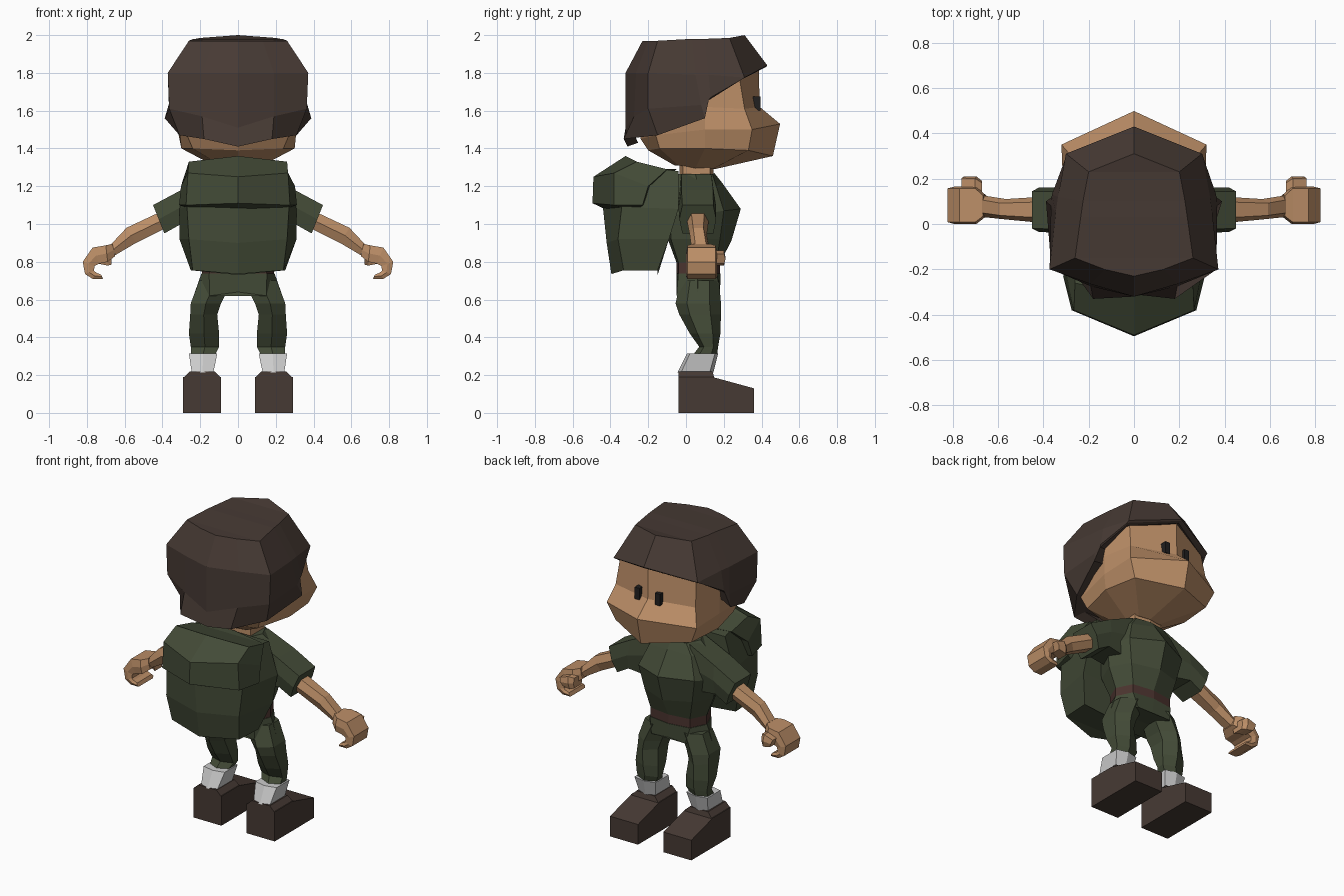
import bpy
import bmesh

if "Cube" in bpy.data.objects:
    bpy.data.objects.remove(bpy.data.objects["Cube"], do_unlink=True)


def material(name, rgb):
    m = bpy.data.materials.new(name)
    m.use_nodes = True
    m.diffuse_color = (*rgb, 1)
    b = next(n for n in m.node_tree.nodes if n.type == 'BSDF_PRINCIPLED')
    b.inputs["Base Color"].default_value = (*rgb, 1)
    b.inputs["Roughness"].default_value = 0.9
    return m


HAIR = material("dark brown", (0.062, 0.042, 0.034))
SKIN = material("tan skin", (0.50, 0.27, 0.135))
GREEN = material("olive green", (0.056, 0.070, 0.038))
BELT = material("red brown", (0.070, 0.034, 0.028))
SOCK = material("light grey", (0.60, 0.60, 0.60))
BLACK = material("black", (0.015, 0.014, 0.014))


def loft(name, rings, mat, side=1):
    """Skin a list of equal-length rings and cap both ends."""
    bm = bmesh.new()
    vs = [[bm.verts.new((x * side, y, z)) for x, y, z in r] for r in rings]
    n = len(vs[0])
    for a, b in zip(vs, vs[1:]):
        for i in range(n):
            j = (i + 1) % n
            bm.faces.new((a[i], a[j], b[j], b[i]))
    # caps are strips joining each point to its mirror partner
    for r in (vs[0], vs[-1]):
        for i in range(n // 2):
            quad = list(dict.fromkeys((r[i], r[i + 1], r[-i - 1], r[-i])))
            if len(quad) > 2:
                bm.faces.new(quad)
    bmesh.ops.recalc_face_normals(bm, faces=bm.faces)
    me = bpy.data.meshes.new(name)
    bm.to_mesh(me)
    bm.free()
    me.materials.append(mat)
    ob = bpy.data.objects.new(name, me)
    bpy.context.collection.objects.link(ob)
    return ob


def body(name, halves, mat):
    """Loft half rings (centre to centre) mirrored across x."""
    return loft(name, [h + [(-x, y, z) for x, y, z in h[-2:0:-1]] for h in halves], mat)


def limb(name, sections, mat, side=1, k=0.2):
    """Loft six-sided sections: two xz end points, a y range; k rounds the corners."""
    rings = []
    for (px, pz), (qx, qz), y0, y1 in sections:
        c = k * (y1 - y0)
        mx, mz = (px + qx) / 2, (pz + qz) / 2
        rings.append([(mx, y0, mz), (px, y0 + c, pz), (px, y1 - c, pz),
                      (mx, y1, mz), (qx, y1 - c, qz), (qx, y0 + c, qz)])
    return loft(name, rings, mat, side)


def post(name, levels, mat, side=1, k=0.2):
    """Upright limb from (z, x0, x1, y0, y1) levels."""
    return limb(name, [((x0, z), (x1, z), y0, y1) for z, x0, x1, y0, y1 in levels],
                mat, side, k)


# Head: chin, lower muzzle, upper muzzle, brow base, forehead
body("head", [
    [(0, .15, 1.29), (.08, .14, 1.29), (.10, .05, 1.295), (.09, -.04, 1.31), (0, -.06, 1.31)],
    [(0, .46, 1.36), (.27, .33, 1.39), (.30, .10, 1.40), (.24, -.14, 1.40), (0, -.20, 1.39)],
    [(0, .498, 1.53), (.32, .35, 1.50), (.31, .10, 1.50), (.27, -.16, 1.47), (0, -.24, 1.45)],
    [(0, .39, 1.62), (.285, .31, 1.61), (.31, .10, 1.62), (.30, -.18, 1.60), (0, -.27, 1.60)],
    [(0, .385, 1.84), (.27, .28, 1.79), (.30, .10, 1.80), (.28, -.16, 1.80), (0, -.24, 1.80)],
], SKIN)
post("neck", [(1.20, -.10, .10, -.035, .145), (1.31, -.10, .10, -.035, .145)], SKIN, k=.1)

# Hair shell, crown down to the hem and tucked under
hem = [(0, .405, 1.825), (.295, .275, 1.755), (.36, .12, 1.655), (.388, .10, 1.56),
       (.31, -.15, 1.47), (.18, -.33, 1.45), (0, -.31, 1.41)]
body("hair", [
    [(0, .31, 2.0), (.20, .23, 1.985), (.225, .10, 1.98), (.235, .03, 1.98),
     (.26, -.15, 1.97), (.13, -.20, 1.97), (0, -.23, 1.97)],
    [(0, .43, 1.84), (.30, .31, 1.775), (.335, .12, 1.79), (.345, .05, 1.79),
     (.372, -.20, 1.80), (.19, -.265, 1.80), (0, -.32, 1.80)],
    [(0, .425, 1.832), (.30, .295, 1.765), (.362, .13, 1.67), (.366, .08, 1.63),
     (.364, -.20, 1.61), (.19, -.275, 1.57), (0, -.32, 1.51)],
    hem,
    [(x * .82, y * .82, z + .02) for x, y, z in hem],
], HAIR)

# Shirt, belt and hips
waist = [(0, .18), (.14, .16), (.19, .06), (.15, -.04), (0, -.05)]
body("shirt", [
    [(0, .15, 1.27), (.10, .14, 1.265), (.14, .05, 1.265), (.10, -.04, 1.265), (0, -.04, 1.27)],
    [(0, .19, 1.22), (.15, .16, 1.20), (.20, .06, 1.22), (.15, -.06, 1.20), (0, -.06, 1.20)],
    [(0, .29, 1.08), (.20, .20, 1.07), (.26, .07, 1.05), (.20, -.08, 1.05), (0, -.10, 1.05)],
    [(0, .24, .91), (.17, .18, .92), (.24, .06, .92), (.18, -.08, .92), (0, -.10, .93)],
    [(x, y, .795) for x, y in waist],
], GREEN)
body("belt", [[(x, y, z) for x, y in waist] for z in (.795, .735)], BELT)
body("hips", [
    [(x * 1.02, y * 1.02, .738) for x, y in waist],
    [(0, .165, .64), (.12, .18, .64), (.228, .06, .64), (.15, -.05, .62), (0, -.03, .64)],
], GREEN)

# Backpack: bag, then the overhanging flap
body("backpack", [
    [(0, -.395, .735), (.24, -.33, .755), (.25, -.15, .755), (0, -.15, .73)],
    [(0, -.42, .90), (.26, -.36, .92), (.31, -.09, .92), (0, -.09, .92)],
    [(0, -.44, 1.09), (.27, -.34, 1.09), (.31, -.04, 1.08), (0, -.04, 1.08)],
    [(0, -.34, 1.34), (.22, -.28, 1.31), (.25, -.04, 1.28), (0, -.04, 1.28)],
], GREEN)
body("backpack_flap", [
    [(0, -.42, 1.075), (.25, -.33, 1.085), (.28, -.24, 1.09), (0, -.2, 1.09)],
    [(0, -.495, 1.11), (.275, -.38, 1.10), (.312, -.23, 1.10), (0, -.2, 1.10)],
    [(0, -.49, 1.25), (.265, -.38, 1.27), (.302, -.20, 1.20), (0, -.15, 1.22)],
    [(0, -.32, 1.36), (.26, -.26, 1.33), (.255, -.10, 1.29), (0, -.05, 1.29)],
], GREEN)

for side, s in (("left", 1), ("right", -1)):
    # Eye
    post(side + "_eye", [(1.60, .055, .09, .35, .395), (1.675, .055, .09, .35, .395)],
         BLACK, s, 0)

    # Sleeve, then arm with a curled hand and thumb
    limb(side + "_sleeve", [
        ((.12, 1.262), (.20, .98), -.04, .15),
        ((.30, 1.18), (.31, .995), -.04, .16),
        ((.45, 1.10), (.39, .95), -.035, .16)], GREEN, s, .08)
    limb(side + "_arm", [
        ((.42, 1.06), (.39, .975), .005, .12),
        ((.59, .98), (.54, .90), .02, .11),
        ((.67, .895), (.65, .835), .03, .125)], SKIN, s)
    limb(side + "_hand", [
        ((.665, .895), (.65, .83), .03, .13),
        ((.70, .887), (.69, .80), .0, .165),
        ((.77, .875), (.735, .79), .0, .165),
        ((.822, .80), (.76, .778), .0, .165),
        ((.81, .735), (.762, .752), .0, .165),
        ((.77, .71), (.75, .742), .0, .165),
        ((.715, .71), (.725, .732), .0, .165)], SKIN, s, .05)
    limb(side + "_thumb", [
        ((.67, .85), (.67, .785), .10, .19),
        ((.70, .86), (.69, .78), .12, .21),
        ((.76, .84), (.74, .79), .13, .21)], SKIN, s, .1)

    # Trouser leg, sock and shoe
    post(side + "_leg", [
        (.70, .03, .205, -.03, .175),
        (.58, .09, .25, -.055, .185),
        (.52, .11, .253, -.035, .185),
        (.42, .10, .26, .02, .182),
        (.35, .10, .25, .07, .17),
        (.31, .12, .25, .04, .165)], GREEN, s, .25)
    post(side + "_sock", [
        (.315, .11, .26, .005, .17),
        (.215, .13, .245, -.045, .145)], SOCK, s, .1)
    post(side + "_shoe_collar", [
        (.22, .125, .255, -.04, .14),
        (.185, .09, .29, -.04, .15)], HAIR, s, 0)
    loft(side + "_shoe", [
        [(.19, -.04, z0), (.29, -.04, z0), (.29, .14, z0), (.29, .36, z1),
         (.19, .36, z1), (.09, .36, z1), (.09, .14, z0), (.09, -.04, z0)]
        for z0, z1 in ((0, 0), (.19, .13))], HAIR, s)
